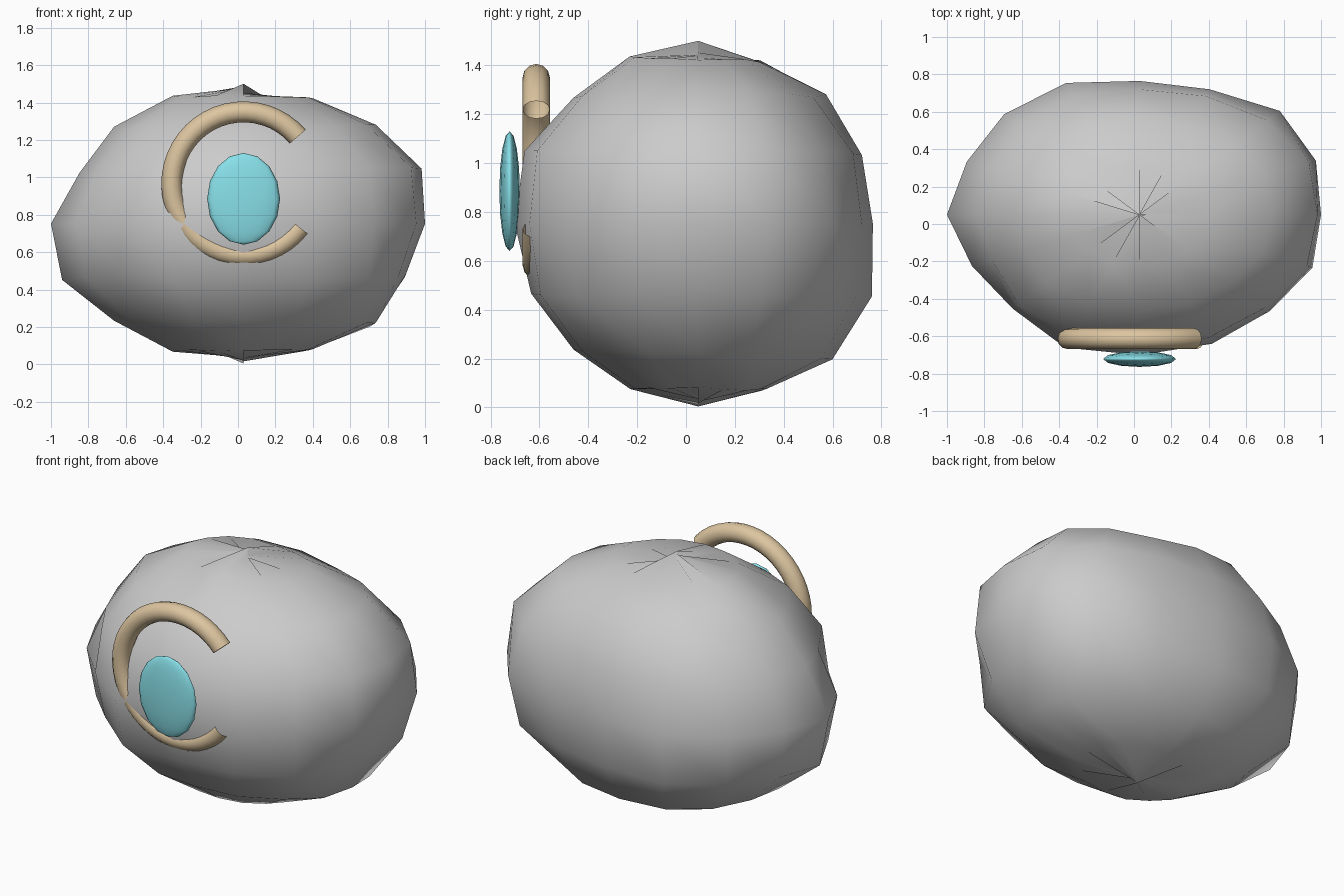
import bpy, bmesh, math, random
from math import sin, cos, pi

if "Cube" in bpy.data.objects:
    bpy.data.objects.remove(bpy.data.objects["Cube"])

random.seed(4)

def paint(obj, name, rgba):
    mat = bpy.data.materials.new(name)
    mat.diffuse_color = rgba
    mat.use_nodes = True
    mat.node_tree.nodes["Principled BSDF"].inputs["Base Color"].default_value = mat.diffuse_color
    obj.data.materials.append(mat)

def finish(bm, name, angle):
    mesh = bpy.data.meshes.new(name)
    bm.to_mesh(mesh)
    bm.free()
    obj = bpy.data.objects.new(name, mesh)
    bpy.context.collection.objects.link(obj)
    smooth(obj, angle)
    return obj

def smooth(obj, angle):
    bpy.ops.object.select_all(action='DESELECT')
    obj.select_set(True)
    bpy.context.view_layer.objects.active = obj
    bpy.ops.object.shade_smooth_by_angle(angle=math.radians(angle))

# Boulder: 16 x 8 sphere, roughened by radius factors, with ragged poles
SEG, RINGS = 16, 8
equator = [.97, 1.02, 1.06, .98, .966, 1.03, 1.025, 1.0,
           1.03, .97, .96, 1.04, 1.015, 1.01, .985, 1.0]
meridians = [[.97, 1.0, 1.03, .97, .94, 1.0, .97],         # right
             [.95, 1.0, .98, .966, 1.04, 1.05, .98],       # back
             [.99, .98, .95, 1.03, 1.05, .98, .99],        # left
             [.99, .975, 1.04, 1.015, 1.0, .975, .98]]     # front
# local dents and bumps, by (segment, ring)
bumps = {(2, 2): -.04, (3, 2): -.03, (2, 3): -.04, (2, 6): -.05, (10, 2): .05,
         (10, 3): .05, (11, 5): .03, (13, 5): .03, (14, 5): .07}

def factor(k, r):
    if r in (0, RINGS):
        return 1.0 if k in (4, 12) else random.uniform(.9, .99)
    q, t = k // 4, (k % 4) / 4
    def blend(i):
        return meridians[q][i - 1] * (1 - t) + meridians[(q + 1) % 4][i - 1] * t
    return blend(r) + (equator[k] - blend(4)) * sin(pi * r / RINGS) ** 2 + bumps.get((k, r), 0)

bm = bmesh.new()
centre, size = (.03, .05, .752), (1.0, .74, .748)
rows = []
for r in range(RINGS + 1):
    th = pi * r / RINGS
    row = []
    for k in range(SEG):
        a, f = 2 * pi * k / SEG, factor(k, r)
        d = (sin(th) * cos(a), sin(th) * sin(a), cos(th))
        row.append(bm.verts.new([c + s * f * v for c, s, v in zip(centre, size, d)]))
    rows.append(row)
for up, lo in zip(rows, rows[1:]):
    for k in range(SEG):
        n = (k + 1) % SEG
        bm.faces.new((up[k], lo[k], lo[n], up[n]))
boulder = finish(bm, "boulder", 60)

# Open ring: tube swept round an arc on the front
bm = bmesh.new()
STEPS, SIDES, MAJOR, TUBE = 36, 12, .384, .056
start, end = math.radians(41), math.radians(322)
loops = []
for i in range(STEPS + 1):
    a = start + (end - start) * i / STEPS
    loop = []
    for j in range(SIDES):
        b = 2 * pi * j / SIDES
        rad = MAJOR + TUBE * cos(b)
        loop.append(bm.verts.new((.03 + rad * cos(a), -.613 + TUBE * sin(b), .966 + rad * sin(a))))
    loops.append(loop)
for p, q in zip(loops, loops[1:]):
    for j in range(SIDES):
        n = (j + 1) % SIDES
        bm.faces.new((p[j], p[n], q[n], q[j]))
bmesh.ops.recalc_face_normals(bm, faces=bm.faces)
ring = finish(bm, "open_ring", 35)
paint(ring, "tan", (.72, .56, .35, 1))

# Gem: flattened ellipsoid inside the ring
bpy.ops.mesh.primitive_uv_sphere_add(segments=12, ring_count=8, radius=1, location=(.03, -.722, .885))
gem = bpy.context.object
gem.name = "gem"
gem.scale = (.195, .042, .245)
smooth(gem, 60)
paint(gem, "cyan", (.25, .75, .82, 1))
